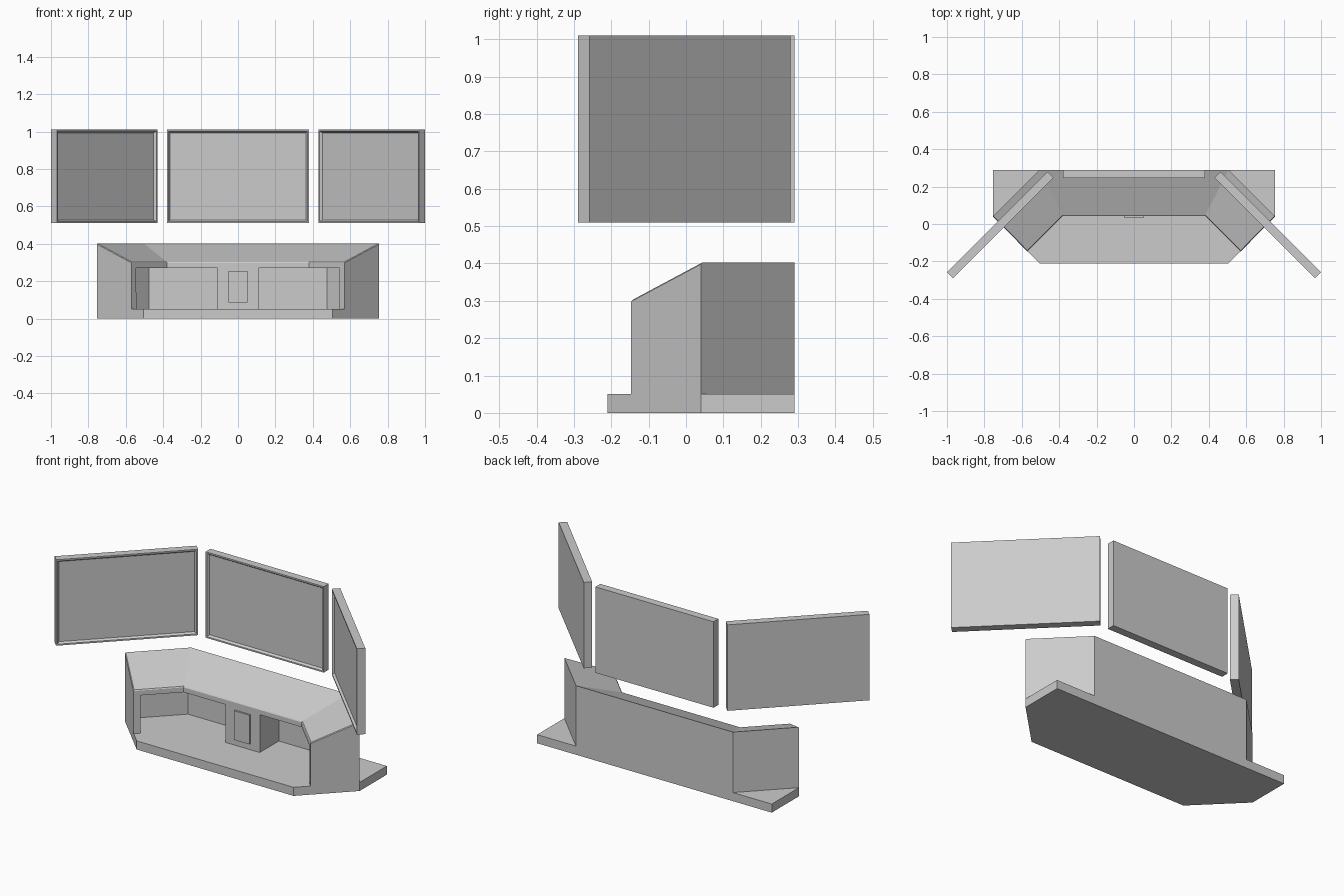
import bpy, bmesh
from math import radians

if "Cube" in bpy.data.objects:
    bpy.data.objects.remove(bpy.data.objects["Cube"])


def make_object(name, bm):
    bmesh.ops.recalc_face_normals(bm, faces=bm.faces)
    mesh = bpy.data.meshes.new(name)
    bm.to_mesh(mesh)
    bm.free()
    obj = bpy.data.objects.new(name, mesh)
    bpy.context.collection.objects.link(obj)
    return obj


def prism(name, outline, z0, z1):
    bm = bmesh.new()
    low = [bm.verts.new((x, y, z0)) for x, y in outline]
    high = [bm.verts.new((x, y, z1)) for x, y in outline]
    n = len(outline)
    bm.faces.new(low)
    bm.faces.new(high)
    for i in range(n):
        j = (i + 1) % n
        bm.faces.new((low[i], low[j], high[j], high[i]))
    return make_object(name, bm)


def box(name, x0, x1, y0, y1, z0, z1):
    return prism(name, [(x0, y0), (x1, y0), (x1, y1), (x0, y1)], z0, z1)


# Base plate with clipped front corners
prism("base_plate", [(-0.505, -0.21), (0.505, -0.21), (0.755, 0.04),
                     (0.755, 0.29), (-0.755, 0.29), (-0.755, 0.04)], 0, 0.05)

# Console body: three sections with a desk top sloping to the inner edge
outer = [(-0.755, 0.04), (-0.505, 0.29), (0.505, 0.29), (0.755, 0.04)]
inner = [(-0.57, -0.147), (-0.38, 0.043), (0.38, 0.043), (0.57, -0.147)]
bm = bmesh.new()
ob, ot, ib, it = [[bm.verts.new((x, y, z)) for x, y in line] for line, z in
                  ((outer, 0.05), (outer, 0.402), (inner, 0.05), (inner, 0.302))]
for i in range(3):
    bm.faces.new((ot[i], ot[i + 1], it[i + 1], it[i]))
    bm.faces.new((ob[i], ob[i + 1], ib[i + 1], ib[i]))
    bm.faces.new((ob[i], ob[i + 1], ot[i + 1], ot[i]))
    bm.faces.new((ib[i], ib[i + 1], it[i + 1], it[i]))
for i in (0, 3):
    bm.faces.new((ob[i], ot[i], it[i], ib[i]))
bmesh.ops.recalc_face_normals(bm, faces=bm.faces)
# Fine chamfer along the front and end edges of the desk top
edges = [bm.edges.get((it[i], it[i + 1])) for i in range(3)]
edges += [bm.edges.get((it[i], ot[i])) for i in (0, 3)]
bmesh.ops.bevel(bm, geom=edges, offset=0.004, segments=1, affect='EDGES')
console = make_object("console_body", bm)

# Knee recesses on both sides of the centre pedestal
recess = [(0.11, 0.218), (0.475, 0.218), (0.679, 0.014),
          (0.52, -0.145), (0.355, 0.02), (0.11, 0.02)]
for side, sx in (("left", -1), ("right", 1)):
    cutter = prism(side + "_recess_cutter", [(sx * x, y) for x, y in recess], 0, 0.27)
    cutter.hide_render = True
    cutter.hide_set(True)
    mod = console.modifiers.new(side + "_recess", 'BOOLEAN')
    mod.operation = 'DIFFERENCE'
    mod.solver = 'EXACT'
    mod.object = cutter
# Apply the cuts and drop the cutters
dg = bpy.context.evaluated_depsgraph_get()
console.data = bpy.data.meshes.new_from_object(console.evaluated_get(dg))
console.modifiers.clear()
for side in ("left", "right"):
    bpy.data.objects.remove(bpy.data.objects[side + "_recess_cutter"])

# Small door on the pedestal
box("pedestal_door", -0.05, 0.05, 0.033, 0.05, 0.085, 0.255)


# Screens: thin boxes with a frame and a sunken display
def screen(name, location, angle):
    obj = box(name, -0.38, 0.38, -0.0225, 0.0225, 0.51, 1.01)
    bm = bmesh.new()
    bm.from_mesh(obj.data)
    front = [f for f in bm.faces if f.normal.y < -0.9]
    bmesh.ops.inset_region(bm, faces=front, thickness=0.012)
    bmesh.ops.inset_region(bm, faces=front, thickness=0.012, depth=-0.012)
    bm.to_mesh(obj.data)
    bm.free()
    obj.location = location
    obj.rotation_euler.z = radians(angle)


screen("centre_screen", (0, 0.2675, 0), 0)
for side, sx in (("left", -1), ("right", 1)):
    screen(side + "_screen", (sx * 0.715, -0.005, 0), -45 * sx)
